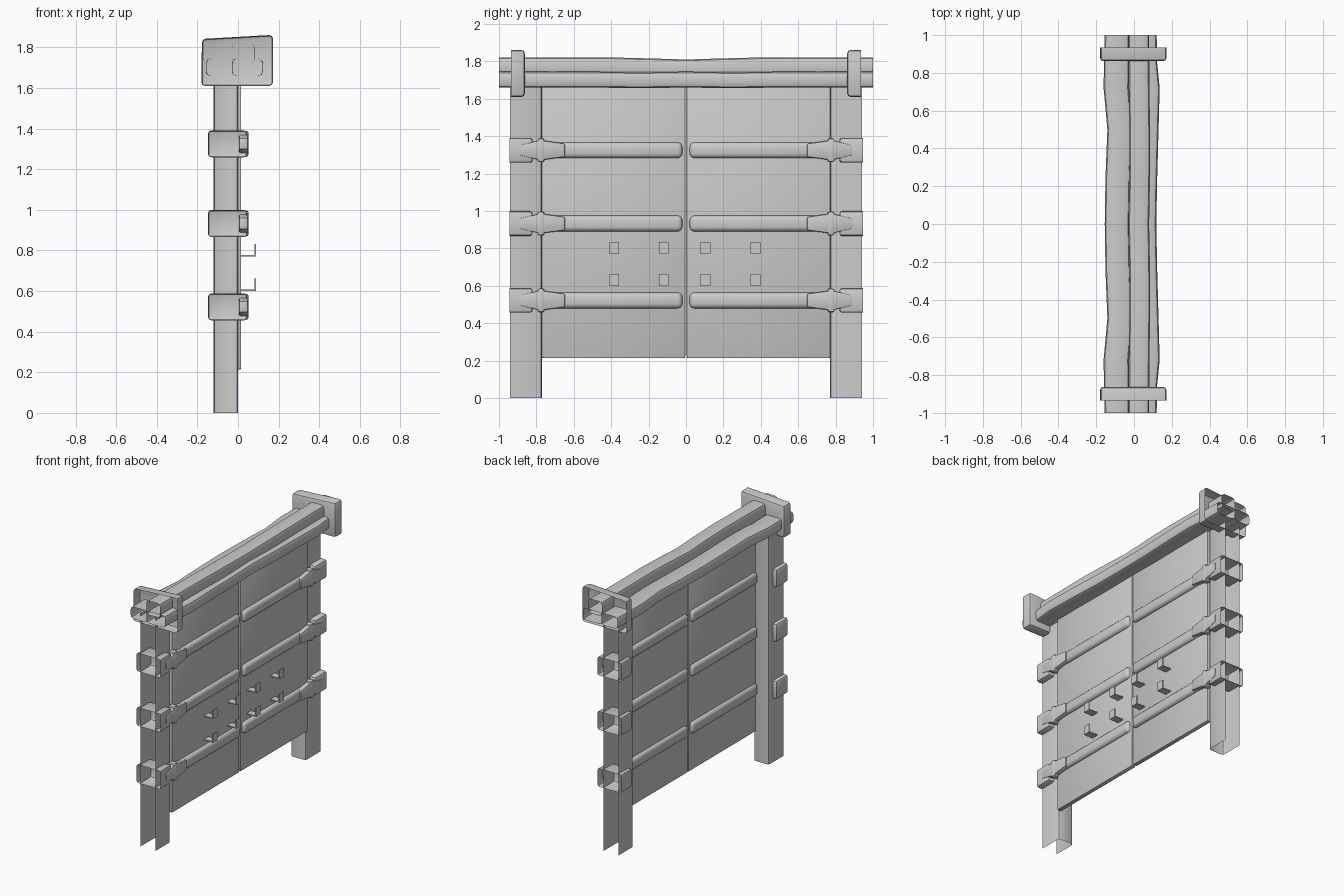
import bpy, bmesh, math
from mathutils import Vector

if "Cube" in bpy.data.objects:
    bpy.data.objects.remove(bpy.data.objects["Cube"])

OUT, UP, DOWN = Vector((0, -1, 0)), Vector((0, 0, 1)), Vector((0, 0, -1))


def finish(name, bm, mirror=True):
    me = bpy.data.meshes.new(name)
    bm.to_mesh(me)
    bm.free()
    for p in me.polygons:
        p.use_smooth = True
    me.set_sharp_from_angle(angle=math.radians(35))
    ob = bpy.data.objects.new(name, me)
    bpy.context.collection.objects.link(ob)
    if mirror:
        m = ob.modifiers.new("Mirror", 'MIRROR')
        m.use_axis = (False, True, False)
        m.use_mirror_merge = False
    return ob


def prism(name, pts, axis, a, b, bevel=0.0, seg=2, opens=(), mirror=True):
    """Extrude a profile along an axis, drop open sides, bevel the rest."""
    def at(p, t):
        return {'x': (t, p[0], p[1]), 'y': (p[0], t, p[1]), 'z': (p[0], p[1], t)}[axis]
    bm = bmesh.new()
    lo = [bm.verts.new(at(p, a)) for p in pts]
    hi = [bm.verts.new(at(p, b)) for p in pts]
    bm.faces.new(lo)
    bm.faces.new(hi[::-1])
    n = len(pts)
    for i in range(n):
        j = (i + 1) % n
        bm.faces.new((lo[i], hi[i], hi[j], lo[j]))
    bmesh.ops.recalc_face_normals(bm, faces=bm.faces[:])
    bm.normal_update()
    gone = [f for f in bm.faces if any(f.normal.dot(d) > 0.9 for d in opens)]
    if gone:
        bmesh.ops.delete(bm, geom=gone, context='FACES')
    if bevel:
        edges = [e for e in bm.edges if not e.is_boundary]
        bmesh.ops.bevel(bm, geom=edges, offset=bevel, segments=seg,
                        profile=0.5, affect='EDGES', clamp_overlap=True)
    return finish(name, bm, mirror)


def box(name, lo, hi, **kw):
    pts = [(lo[0], lo[2]), (hi[0], lo[2]), (hi[0], hi[2]), (lo[0], hi[2])]
    return prism(name, pts, 'y', lo[1], hi[1], **kw)


def log(name, x0, x1, z0, z1, stations, r=0.022):
    """Wavy open-ended timber; stations are (y, dx, dz, grow)."""
    full = [(-y, *s) for y, *s in stations if y > 0] + stations[::-1]
    cx, cz = (x0 + x1) / 2, (z0 + z1) / 2
    hx, hz = (x1 - x0) / 2, (z1 - z0) / 2
    bm = bmesh.new()
    rings = []
    for y, dx, dz, g in full:
        ring = []
        for k, (sx, sz) in enumerate([(1, 1), (-1, 1), (-1, -1), (1, -1)]):
            for s in range(3):
                t = math.radians(90 * k + 45 * s)
                ring.append(bm.verts.new((
                    cx + dx + sx * (hx + g - r) + r * math.cos(t), y,
                    cz + dz + sz * (hz - r) + r * math.sin(t))))
        rings.append(ring)
    for A, B in zip(rings, rings[1:]):
        for i in range(12):
            j = (i + 1) % 12
            bm.faces.new((A[i], A[j], B[j], B[i]))
    bmesh.ops.recalc_face_normals(bm, faces=bm.faces[:])
    return finish(name, bm, mirror=False)


# Posts: channels open to the outside
box("post", (-0.12, -0.94, 0), (0, -0.77, 1.68), bevel=0.015, opens=(OUT, UP, DOWN))

# Door leaves
box("door_leaf", (-0.018, -0.772, 0.213), (0.016, -0.004, 1.68), bevel=0.008)

# Rails, post bands and hinges, three levels
for z in (1.325, 0.933, 0.522):
    box("door_rail", (-0.04, -0.77, z - 0.042), (0.04, -0.02, z + 0.042),
        bevel=0.024, seg=3)
    box("post_band", (-0.147, -0.945, z - 0.066), (0.044, -0.82, z + 0.066),
        bevel=0.014, opens=(OUT,))
    prism("hinge_strap", [(-0.89, z - 0.028), (-0.78, z - 0.054), (-0.648, z - 0.036),
                          (-0.648, z + 0.036), (-0.78, z + 0.054), (-0.89, z + 0.028)],
          'x', 0.005, 0.048, bevel=0.008)
    box("hinge_knuckle", (0.0, -0.795, z - 0.064), (0.052, -0.757, z + 0.064), bevel=0.012)

# Top beam: three timbers lashed together
log("back_timber", -0.155, -0.025, 1.66, 1.745,
    [(1, 0, 0, 0), (0.85, -0.002, 0, 0.002), (0.72, -0.004, 0, 0.002),
     (0.5, 0.014, 0, 0), (0.25, 0.004, 0, 0), (0, 0, 0, 0)])
log("front_timber", -0.03, 0.12, 1.66, 1.745,
    [(1, 0, 0, 0), (0.85, 0.003, 0, 0), (0.72, 0.016, 0, 0),
     (0.5, 0.01, 0, 0), (0.25, 0.003, -0.003, 0), (0, -0.002, 0, 0)])
log("top_timber", -0.03, 0.08, 1.72, 1.822,
    [(1, 0, 0, 0), (0.72, 0.002, 0, 0), (0.4, 0.006, -0.001, 0),
     (0.2, 0.004, -0.006, 0), (0, 0, -0.012, 0)])

# Collars around the beam ends, open to the outside
prism("beam_collar", [(-0.18, 1.61), (0.172, 1.61), (0.172, 1.862), (-0.178, 1.842)],
      'y', -0.935, -0.862, bevel=0.018, opens=(OUT,))

# Small L-shaped hooks on the doors
t = 0.007
for y in (-0.41, -0.145, 0.078, 0.345):
    for z in (0.77, 0.6):
        b = bpy.data
        bm_pts = [(0.01, z), (0.088, z), (0.088, z + 0.063),
                  (0.088 - t, z + 0.063), (0.088 - t, z + t), (0.01, z + t)]
        prism("hook", bm_pts, 'y', y, y + 0.052, mirror=False)
